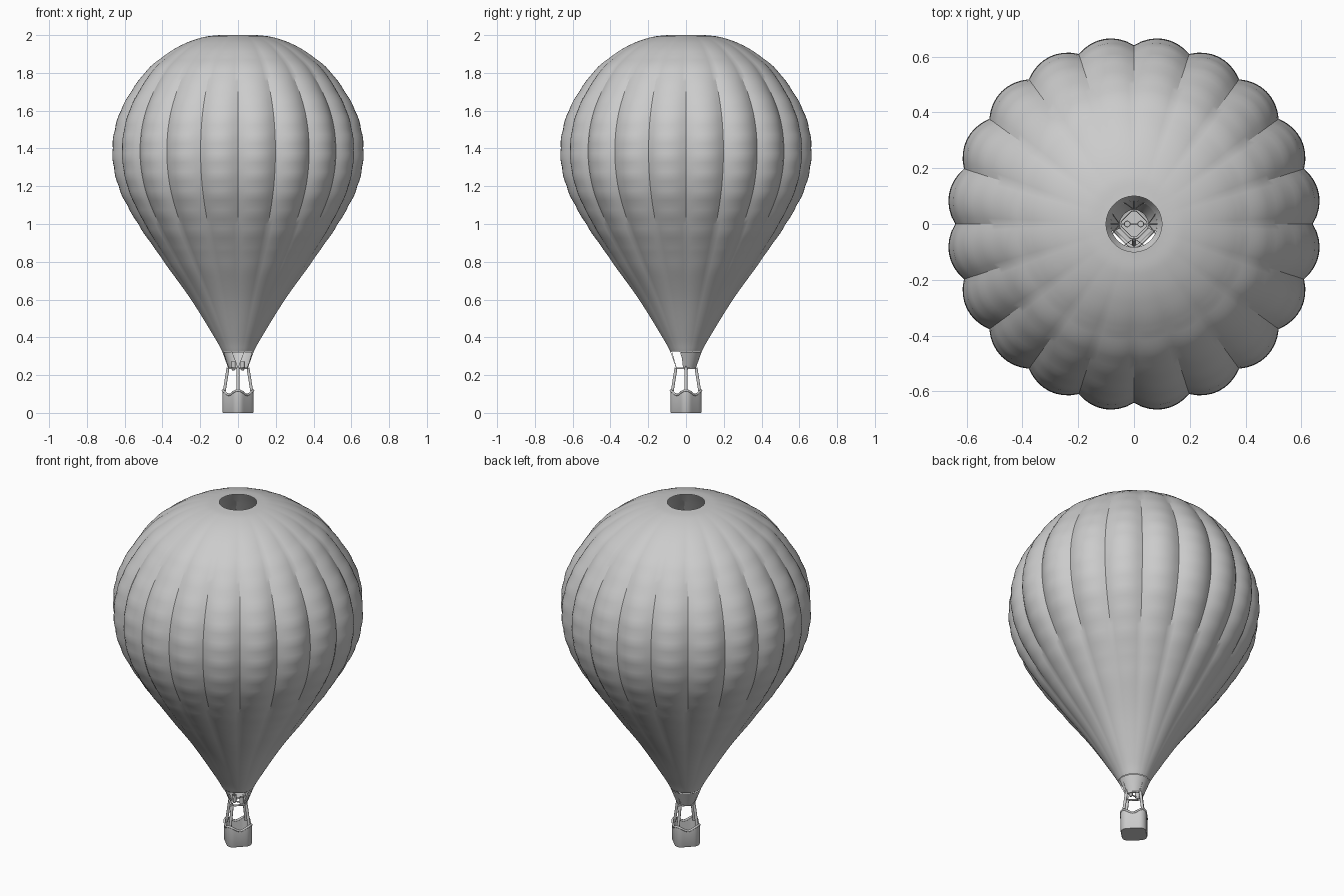
import bpy, bmesh, math
from mathutils import Vector

if "Cube" in bpy.data.objects:
    bpy.data.objects.remove(bpy.data.objects["Cube"])

grey = bpy.data.materials.new("light grey")
grey.diffuse_color = (0.6, 0.6, 0.6, 1)
grey.use_nodes = True
grey.node_tree.nodes["Principled BSDF"].inputs["Base Color"].default_value = grey.diffuse_color


def finish(bm, name, angle=30, normals=True):
    if normals:
        bmesh.ops.recalc_face_normals(bm, faces=bm.faces)
    me = bpy.data.meshes.new(name)
    bm.to_mesh(me)
    bm.free()
    me.materials.append(grey)
    ob = bpy.data.objects.new(name, me)
    bpy.context.collection.objects.link(ob)
    bpy.ops.object.select_all(action='DESELECT')
    ob.select_set(True)
    bpy.context.view_layer.objects.active = ob
    bpy.ops.object.shade_smooth_by_angle(angle=math.radians(angle))
    return ob


def loft(bm, rings, closed=True):
    vs = [[bm.verts.new(p) for p in r] for r in rings]
    n = len(vs[0])
    for a, b in zip(vs, vs[1:]):
        for i in range(n if closed else n - 1):
            j = (i + 1) % n
            bm.faces.new((a[i], a[j], b[j], b[i]))
    return vs


def tube(name, pts, radius, cyclic=False):
    cu = bpy.data.curves.new(name, 'CURVE')
    cu.dimensions = '3D'
    cu.bevel_depth = radius
    cu.bevel_resolution = 3
    cu.use_fill_caps = True
    sp = cu.splines.new('POLY')
    sp.points.add(len(pts) - 1)
    for p, c in zip(sp.points, pts):
        p.co = (*c, 1)
    sp.use_cyclic_u = cyclic
    cu.materials.append(grey)
    ob = bpy.data.objects.new(name, cu)
    bpy.context.collection.objects.link(ob)
    return ob


def spline(pts, n):
    """Catmull-Rom samples through (radius, height) points."""
    p = [Vector(q) for q in pts]
    p = [2 * p[0] - p[1]] + p + [2 * p[-1] - p[-2]]
    out = []
    for i in range(1, len(p) - 2):
        a, b, c, d = p[i - 1:i + 3]
        for k in range(n):
            t = k / n
            out.append(0.5 * (2 * b + (c - a) * t + (2 * a - 5 * b + 4 * c - d) * t * t
                              + (3 * b - a - 3 * c + d) * t ** 3))
    return out + [p[-2]]


# Envelope: 20 bulging gores around an open profile
profile = [(0.083, 0.325), (0.125, 0.40), (0.25, 0.60), (0.395, 0.80), (0.535, 1.0),
           (0.64, 1.2), (0.672, 1.4), (0.628, 1.6), (0.50, 1.8), (0.38, 1.9),
           (0.28, 1.957), (0.18, 1.99), (0.10, 2.0)]
GORES, SEG = 20, 8
rings = []
for r, z in spline(profile, 8):
    depth = 0.031 * (r / 0.672) ** 2.5
    ripple = 0.004 * abs(math.sin(math.pi * z / 0.1)) * max(0, min(1, (r - 0.3) / 0.25))
    ring = []
    for i in range(GORES * SEG):
        t = (i % SEG) / SEG
        lobe = 4 * t * (1 - t)
        rr = r - depth * (1 - lobe) + (ripple - 0.003 * (r > 0.4)) * lobe
        a = 2 * math.pi * i / (GORES * SEG)
        ring.append((rr * math.cos(a), rr * math.sin(a), min(z, 2.0)))
    rings.append(ring)
bm = bmesh.new()
loft(bm, rings)
finish(bm, "envelope")

# Scoop skirt around the back of the mouth
bm = bmesh.new()
rings = []
for k in range(5):
    t = k / 4
    r, z = 0.083 - 0.033 * t, 0.322 - 0.085 * t
    angs = [math.radians(-18 + 216 * i / 32) for i in range(33)]
    rings.append([(r * math.cos(a), r * math.sin(a), z) for a in angs])
loft(bm, rings, closed=False)
finish(bm, "skirt")


# Basket: rounded square with its corners on the axes
def outline(flat, rad, z):
    pts = []
    c = (flat - rad) * math.sqrt(2)
    for q in range(4):
        for i in range(9):
            a = math.radians(90 * q - 45 + 90 * i / 8)
            m = math.radians(90 * q)
            x = c * math.cos(m) + rad * math.cos(a)
            y = c * math.sin(m) + rad * math.sin(a)
            pts.append((x, y, z(math.atan2(y, x)) if callable(z) else z))
        # extra points along the flat side for the dipping rim
        nx = math.radians(90 * q + 90)
        ex = (c * math.cos(nx) + rad * math.cos(m + math.pi / 4),
              c * math.sin(nx) + rad * math.sin(m + math.pi / 4))
        sx = pts[-1]
        for k in range(1, 6):
            x = sx[0] + (ex[0] - sx[0]) * k / 6
            y = sx[1] + (ex[1] - sx[1]) * k / 6
            pts.append((x, y, z(math.atan2(y, x)) if callable(z) else z))
    return pts


def rim(a):
    return 0.107 + 0.012 * math.cos(4 * a)


bm = bmesh.new()
vs = loft(bm, [outline(0.066, 0.034, 0), outline(0.069, 0.037, 0.006), outline(0.069, 0.037, rim),
               outline(0.063, 0.033, rim), outline(0.063, 0.033, 0.008)])
bm.faces.new(vs[0])
bm.faces.new(vs[-1])
finish(bm, "basket", 40)
tube("basket_rim", outline(0.067, 0.035, rim), 0.006, True)

# Uprights at the four corners and the load frame they carry
for q in range(4):
    c, s = round(math.cos(q * math.pi / 2)), round(math.sin(q * math.pi / 2))
    tube(f"upright_{q}", [(0.075 * c, 0.075 * s, 0.10), (0.053 * c, 0.053 * s, 0.238)], 0.008)
tube("load_frame", outline(0.043, 0.025, 0.236), 0.005, True)
tube("burner_bar", [(-0.053, 0, 0.236), (0.053, 0, 0.236)], 0.004)

# Twin burners
for side in (-1, 1):
    bm = bmesh.new()
    prof = [(0.006, 0.225), (0.012, 0.235), (0.012, 0.272), (0.009, 0.272), (0.009, 0.245)]
    vs = loft(bm, [[(side * 0.024 + r * math.cos(i * math.pi / 10), r * math.sin(i * math.pi / 10), z)
                    for i in range(20)] for r, z in prof])
    bm.faces.new(vs[0])
    bm.faces.new(vs[-1])
    finish(bm, "burner_left" if side < 0 else "burner_right")

# Rigging cables from the frame to the mouth
for k in range(4):
    for off in (-24, 0, 24):
        a, b = math.radians(90 * k), math.radians(90 * k + off)
        tube(f"cable_{k}_{off}", [(0.051 * math.cos(a), 0.051 * math.sin(a), 0.238),
                                  (0.083 * math.cos(b), 0.083 * math.sin(b), 0.327)], 0.0012)
